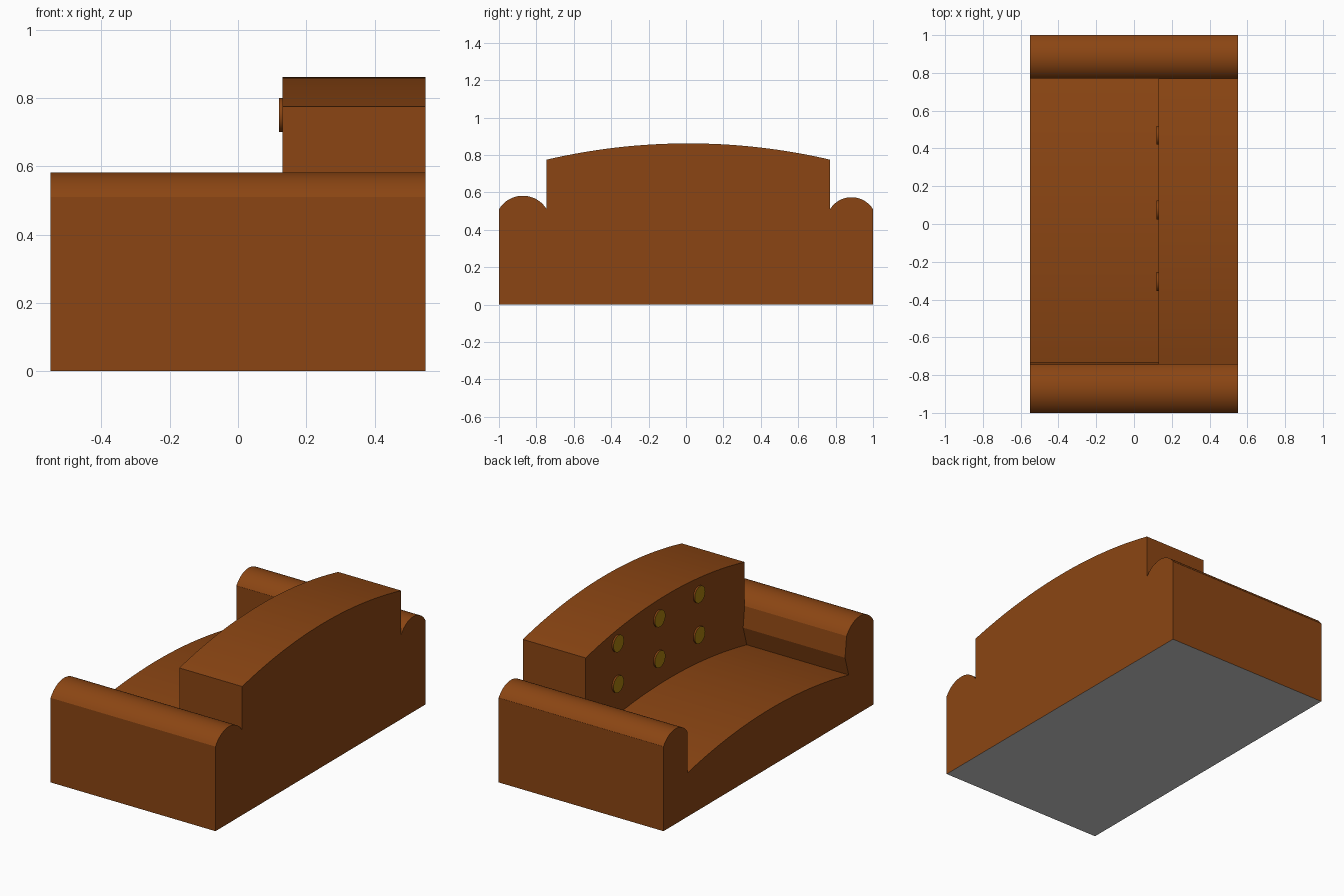
import bpy, bmesh, math

if "Cube" in bpy.data.objects:
    bpy.data.objects.remove(bpy.data.objects["Cube"])

X0, X1, XB = -0.55, 0.55, 0.13      # open side, back side, backrest face


def material(name, rgb):
    m = bpy.data.materials.new(name)
    m.diffuse_color = (*rgb, 1)
    m.use_nodes = True
    m.node_tree.nodes["Principled BSDF"].inputs["Base Color"].default_value = m.diffuse_color
    return m


brown = material("brown_leather", (0.258, 0.060, 0.0065))
gold = material("gold", (0.40, 0.21, 0.004))
grey = material("grey_base", (0.6, 0.6, 0.6))


def arc(y0, z0, y1, z1, rise, n):
    """Circular bulge over the chord (y0,z0)-(y1,z1)."""
    h = (y1 - y0) / 2
    r = (h * h + rise * rise) / (2 * rise)
    a = math.asin(h / r)
    pts = []
    for i in range(n + 1):
        t = -a + 2 * a * i / n
        dz = r * math.cos(t) - r + rise
        pts.append(((y0 + y1) / 2 + r * math.sin(t), z0 + (z1 - z0) * i / n + dz))
    return pts


def finish(bm, name, mats):
    bmesh.ops.remove_doubles(bm, verts=bm.verts, dist=1e-5)
    bmesh.ops.recalc_face_normals(bm, faces=bm.faces)
    me = bpy.data.meshes.new(name)
    bm.to_mesh(me)
    bm.free()
    for m in mats:
        me.materials.append(m)
    ob = bpy.data.objects.new(name, me)
    bpy.context.collection.objects.link(ob)
    bpy.ops.object.select_all(action='DESELECT')
    ob.select_set(True)
    bpy.context.view_layer.objects.active = ob
    bpy.ops.object.shade_smooth_by_angle(angle=math.radians(20))
    return ob


# Profiles in (y, z): two rolled arms, arched backrest, arched seat
arm_l = [(-1, 0)] + arc(-1, 0.51, -0.745, 0.51, 0.072, 20)
arm_r = arc(0.77, 0.51, 1, 0.51, 0.064, 20) + [(1, 0)]
back = [arm_l[-1]] + arc(-0.745, 0.775, 0.77, 0.775, 0.087, 32) + [arm_r[0]]
seat = [arm_l[-1], (-0.73, 0.385)] + arc(-0.765, 0.268, 0.77, 0.264, 0.083, 32) + [arm_r[0]]

# Sofa body: profiles swept along x, closed with caps
bm = bmesh.new()


def face(pts):
    return bm.faces.new([bm.verts.new(p) for p in pts])


def strip(profile, xa, xb):
    for (ya, za), (yb, zb) in zip(profile, profile[1:]):
        face([(xa, ya, za), (xb, ya, za), (xb, yb, zb), (xa, yb, zb)])


def cap(profile, x):
    face([(x, y, z) for y, z in profile])


strip(arm_l, X0, X1)
strip(arm_r, X0, X1)
strip(back, XB, X1)
strip(seat, X0, XB)
cap(arm_l + back[1:-1] + arm_r, X1)
cap(arm_l + seat[1:-1] + arm_r, X0)
cap(back + seat[-2:0:-1], XB)
bottom = face([(X0, -1, 0), (X1, -1, 0), (X1, 1, 0), (X0, 1, 0)])
bottom.material_index = 1
finish(bm, "sofa_body", [brown, grey])

# Round buttons on the backrest
for row, z in enumerate((0.505, 0.75)):
    for col, y in enumerate((-0.305, 0.075, 0.47)):
        bm = bmesh.new()
        bmesh.ops.create_cone(bm, cap_ends=True, segments=32,
                              radius1=0.05, radius2=0.05, depth=0.02)
        for f in bm.faces:
            f.material_index = 1 if len(f.verts) > 4 else 0
        ob = finish(bm, f"button_{row}_{col}", [brown, gold])
        ob.rotation_euler = (0, math.pi / 2, 0)
        ob.location = (XB, y, z)
